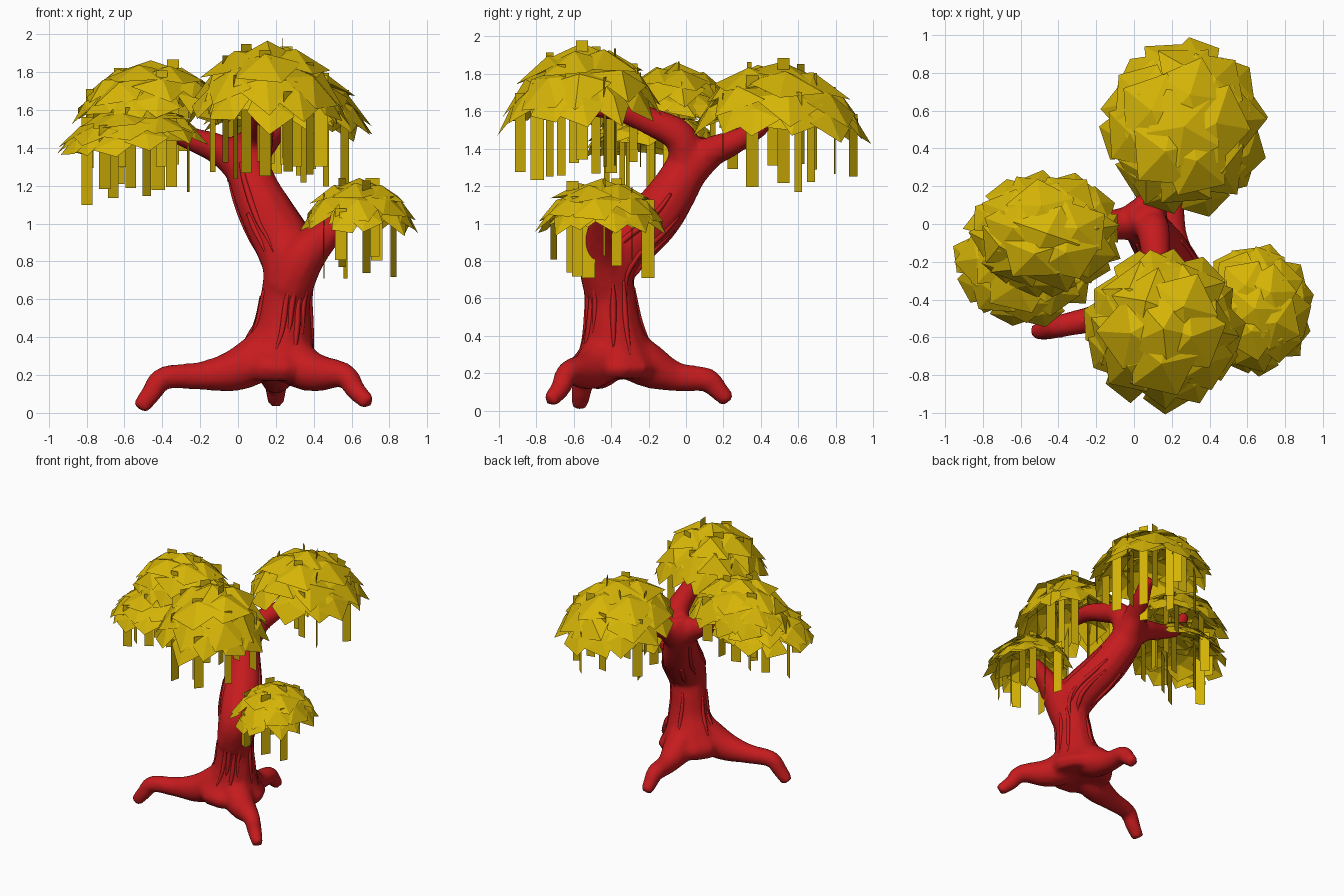
import bpy, bmesh, math, random
from mathutils import Vector

random.seed(7)
cube = bpy.data.objects.get("Cube")
if cube:
    bpy.data.objects.remove(cube, do_unlink=True)


def material(name, rgb):
    m = bpy.data.materials.new(name)
    m.use_nodes = True
    m.diffuse_color = (*rgb, 1)
    m.node_tree.nodes["Principled BSDF"].inputs["Base Color"].default_value = (*rgb, 1)
    return m


RED = material("red_bark", (0.56, 0.011, 0.013))
GOLD = material("golden_leaves", (0.67, 0.46, 0.002))


def make_object(name, bm, mat):
    mesh = bpy.data.meshes.new(name)
    bm.to_mesh(mesh)
    bm.free()
    mesh.materials.append(mat)
    obj = bpy.data.objects.new(name, mesh)
    bpy.context.collection.objects.link(obj)
    return obj


def smooth_path(points, steps=4):
    """Catmull-Rom through (x, y, z, radius) points."""
    p = [Vector(q) for q in points]
    p = [p[0] * 2 - p[1]] + p + [p[-1] * 2 - p[-2]]
    out = []
    for a, b, c, d in zip(p, p[1:], p[2:], p[3:]):
        for i in range(steps):
            t = i / steps
            out.append(0.5 * (2 * b + (c - a) * t + (2 * a - 5 * b + 4 * c - d) * t * t
                              + (3 * b - a - 3 * c + d) * t ** 3))
    return out + [p[-2]]


def tube(bm, points, sides=12):
    """Closed tube with a varying radius."""
    path = smooth_path(points)
    u = Vector((0.31, 0.87, 0.38))
    rings = []
    for i, q in enumerate(path):
        t = (path[min(i + 1, len(path) - 1)] - path[max(i - 1, 0)]).to_3d().normalized()
        u = (u - t * u.dot(t)).normalized()
        v = t.cross(u)
        ring = []
        for k in range(sides):
            a = math.tau * k / sides
            ring.append(bm.verts.new(q.to_3d() + (u * math.cos(a) + v * math.sin(a)) * max(q.w, 0.003)))
        rings.append(ring)
    for r, s in zip(rings, rings[1:]):
        for k in range(sides):
            j = (k + 1) % sides
            bm.faces.new((r[k], r[j], s[j], s[k]))
    bm.faces.new(rings[0][::-1])
    bm.faces.new(rings[-1])


# Trunk, boughs and roots as tubes: x, y, z, radius
TRUNK = [(.21, -.38, .17, .22), (.21, -.38, .24, .255), (.22, -.38, .33, .2), (.24, -.39, .45, .155),
         (.25, -.4, .6, .135), (.27, -.41, .74, .14), (.25, -.34, .87, .155), (.165, -.17, 1.03, .145),
         (.085, -.05, 1.2, .125), (.04, .03, 1.36, .11), (.055, .05, 1.46, .075)]
LIMBS = [
    [(.26, -.42, .66, .135), (.33, -.45, .81, .125), (.46, -.45, .94, .085), (.6, -.45, 1.06, .05)],
    [(.07, 0, 1.24, .1), (-.08, 0, 1.38, .085), (-.28, -.03, 1.46, .06), (-.45, -.05, 1.55, .05), (-.53, -.05, 1.7, .04)],
    [(.08, 0, 1.3, .09), (.1, -.03, 1.46, .09), (.12, -.2, 1.55, .075), (.14, -.36, 1.61, .065), (.14, -.52, 1.62, .05)],
    [(.08, .02, 1.28, .1), (.1, .13, 1.38, .085), (.16, .27, 1.44, .065), (.22, .42, 1.53, .05)],
    [(.2, -.4, .35, .14), (0, -.46, .23, .115), (-.2, -.5, .195, .075), (-.39, -.54, .185, .062), (-.46, -.56, .1, .055), (-.52, -.57, .022, .044)],
    [(.22, -.4, .33, .14), (.38, -.51, .22, .11), (.56, -.63, .2, .066), (.62, -.67, .12, .055), (.69, -.73, .05, .042)],
    [(.22, -.38, .35, .14), (.21, -.2, .24, .12), (.2, -.05, .18, .08), (.2, .11, .165, .066), (.2, .17, .11, .055), (.2, .23, .05, .042)],
]
bm = bmesh.new()
for limb in [TRUNK] + LIMBS:
    tube(bm, limb)
bmesh.ops.recalc_face_normals(bm, faces=bm.faces)
trunk = make_object("trunk_and_roots", bm, RED)
remesh = trunk.modifiers.new("fuse", 'REMESH')
remesh.mode = 'VOXEL'
remesh.voxel_size = 0.02
remesh.use_smooth_shade = True
soften = trunk.modifiers.new("soften", 'SMOOTH')
soften.factor = 0.5
soften.iterations = 4

# Bark ridges following the lean of the trunk
bm = bmesh.new()
spine = smooth_path(TRUNK)
for i in range(18):
    angle = math.tau * i / 18 + random.uniform(-.15, .15)
    start = random.randint(5, 25)
    stop = min(start + random.randint(8, 14), len(spine) - 5)
    ridge = []
    for k in range(start, stop, 2):
        q = spine[k]
        t = (spine[k + 1] - spine[k - 1]).to_3d().normalized()
        a = angle + (k - start) * 0.02
        out = Vector((math.cos(a), math.sin(a), 0))
        out = (out - t * out.dot(t)).normalized()
        w = 0.003 + 0.015 * math.sin(math.pi * (k - start) / (stop - start))
        ridge.append((*(q.to_3d() + out * q.w * .95), w))
    tube(bm, ridge, 5)
bmesh.ops.recalc_face_normals(bm, faces=bm.faces)
ridges = make_object("bark_ridges", bm, RED)
ridges.data.shade_smooth()

# Leaf domes: overhanging faceted plates on a cap plus an inner layer, with hanging strips
# Each layer: polar angle, plate count, plate spread, scale
RIM = math.cos(1.42)
LAYERS = [(0, 1, .52, 1), (.42, 5, .5, 1), (.78, 8, .44, 1), (1.06, 12, .33, 1), (.85, 7, .42, .87)]


def leaf_dome(name, centre, radii, tilt, strips):
    centre = Vector(centre)
    rx, ry, h = radii

    def place(v, s=1.0):
        x, y = v.x * rx * s, v.y * ry * s
        z = h * (v.z * s - RIM) / (1 - RIM) - tilt[0] * x - tilt[1] * y
        return centre + Vector((x, y, z))

    bm = bmesh.new()
    for theta, count, spread, scale in LAYERS:
        offset = random.random() * math.tau
        for i in range(count):
            phi = offset + math.tau * i / count + random.uniform(-.15, .15)
            th = theta + random.uniform(-.06, .06) * (theta > 0)
            d = Vector((math.sin(th) * math.cos(phi), math.sin(th) * math.sin(phi), math.cos(th)))
            down = Vector((math.cos(th) * math.cos(phi), math.cos(th) * math.sin(phi), -math.sin(th)))
            side = d.cross(down)
            n = random.choice((4, 5, 5))
            turn = random.random() * math.tau
            hub = bm.verts.new(place(d, 1.03 * scale))
            edge = []
            for k in range(n):
                t = turn + math.tau * k / n
                v = d * math.cos(spread) + (down * math.cos(t) + side * math.sin(t)) * math.sin(spread)
                flare = 0.11 * math.cos(t) if theta else 0
                edge.append(bm.verts.new(place(v, scale * (1 + flare + random.uniform(-.025, .025)))))
            for k in range(n):
                bm.faces.new((hub, edge[k], edge[(k + 1) % n]))
    make_object(name + "_leaves", bm, GOLD)

    bm = bmesh.new()
    for i in range(strips):
        phi = math.tau * (i * 0.382 + random.uniform(-.03, .03))
        f = 0.88 * math.sqrt((i + .6) / strips)
        v = Vector((f * math.cos(phi), f * math.sin(phi), math.sqrt(1 - f * f)))
        top = place(v) + Vector((0, 0, random.uniform(.02, .05)))
        low = centre.z - tilt[0] * f * rx * math.cos(phi) - tilt[1] * f * ry * math.sin(phi)
        low -= random.uniform(.1, .25)
        yaw = random.random() * math.pi
        half = Vector((math.cos(yaw), math.sin(yaw), 0)) * random.uniform(.03, .038)
        foot = Vector((top.x, top.y, low))
        bm.faces.new([bm.verts.new(p) for p in (top - half, top + half, foot + half, foot - half)])
    make_object(name + "_hanging_strips", bm, GOLD)


leaf_dome("front_crown", (.155, -.555, 1.5), (.395, .405, .45), (0, -.07), 11)
leaf_dome("back_crown", (.265, .515, 1.43), (.415, .445, .42), (.04, .11), 12)
leaf_dome("right_upper_crown", (-.46, -.05, 1.51), (.385, .315, .34), (0, .05), 5)
leaf_dome("right_lower_crown", (-.565, -.18, 1.37), (.37, .34, .25), (-.1, -.02), 9)
leaf_dome("low_left_crown", (.64, -.45, .93), (.295, .325, .3), (0, 0), 8)
